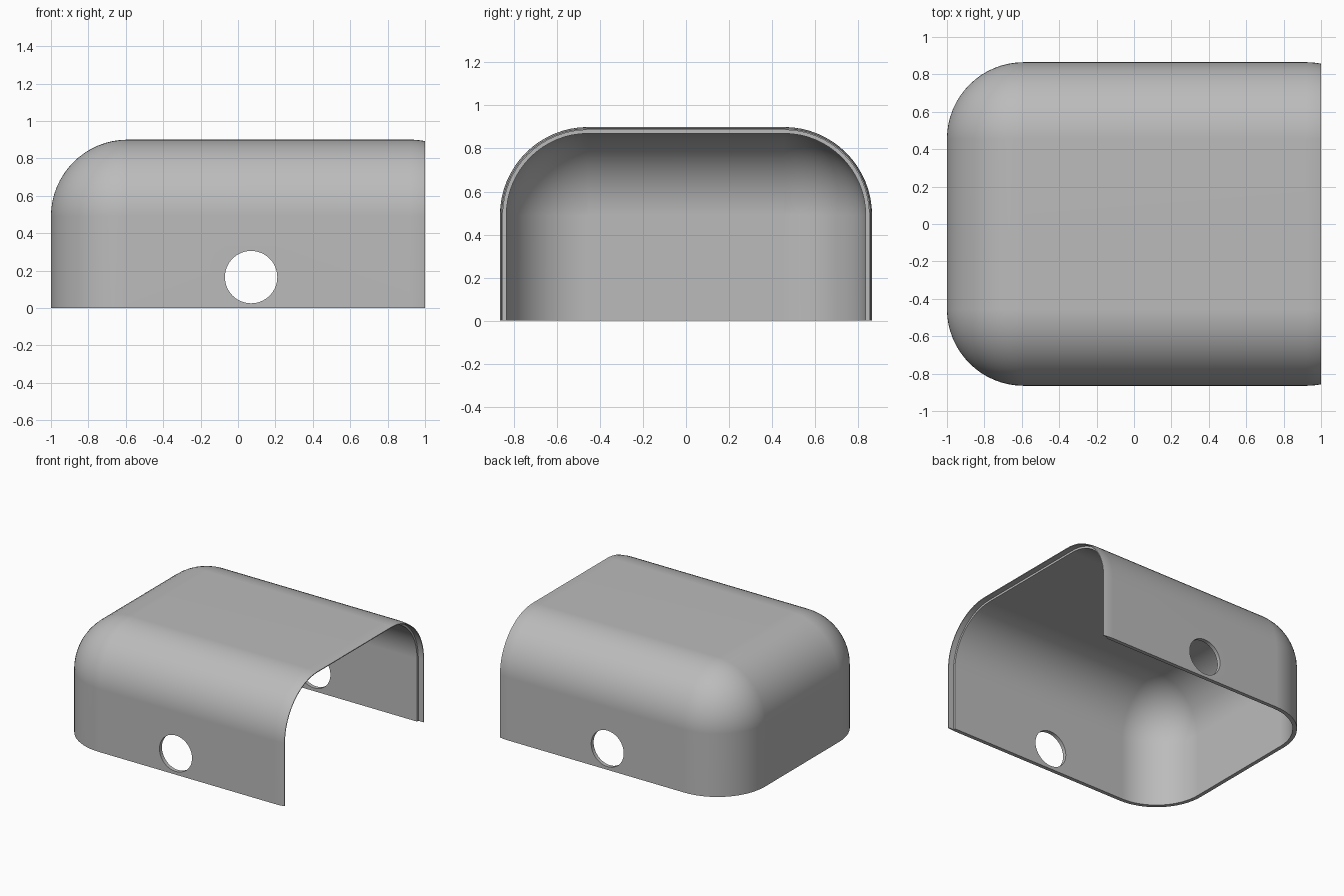
import bpy, bmesh
from math import sin, cos, pi, asin, radians

if "Cube" in bpy.data.objects:
    bpy.data.objects.remove(bpy.data.objects["Cube"], do_unlink=True)

HALF_W, HEIGHT, R = 0.865, 0.9, 0.41
WALL, LIP, LIP_DEPTH = 0.03, 0.014, 0.045
TAPER_X = 0.92
STEPS = 16

grey = bpy.data.materials.new("plain grey")
grey.use_nodes = True
grey.diffuse_color = (0.5, 0.5, 0.5, 1)
grey.node_tree.nodes["Principled BSDF"].inputs["Base Color"].default_value = (0.5, 0.5, 0.5, 1)


def arch(bm, x, inset):
    """Arch section at x, shrunk evenly by inset; runs from -y foot to +y foot."""
    w, h, r = HALF_W - inset, HEIGHT - inset, R - inset
    half = [(w, 0.0)]
    for i in range(STEPS + 1):
        a = pi / 2 * i / STEPS
        half.append((w - r + r * cos(a), h - r + r * sin(a)))
    pts = [(-y, z) for y, z in half] + half[::-1]
    return [bm.verts.new((x, y, z)) for y, z in pts]


# Stations (x, inset): outer skin, open rim with recessed step, inner skin
outer = []
for i in range(STEPS + 1):
    a = pi / 2 * i / STEPS
    outer.append((-1 + R - R * cos(a), R - R * sin(a)))
end_angle = asin((1 - TAPER_X) / R)
for i in range(5):
    a = end_angle * i / 4
    outer.append((TAPER_X + R * sin(a), R - R * cos(a)))
rim = [(1, LIP), (1 - LIP_DEPTH, LIP), (1 - LIP_DEPTH, WALL)]
inner = []
ri = R - WALL
for i in range(STEPS + 1):
    a = pi / 2 * i / STEPS
    inner.append((-1 + R - ri * sin(a), R - ri * cos(a)))

# Loft the shell, close both end walls and the bottom edge
bm = bmesh.new()
rings = [arch(bm, x, d) for x, d in outer + rim + inner]
for a, b in zip(rings, rings[1:]):
    for j in range(len(a) - 1):
        bm.faces.new((a[j], a[j + 1], b[j + 1], b[j]))
bm.faces.new(rings[0])
bm.faces.new(rings[-1])
bm.faces.new([r[0] for r in rings] + [r[-1] for r in reversed(rings)])
bmesh.ops.remove_doubles(bm, verts=bm.verts, dist=1e-5)
bmesh.ops.recalc_face_normals(bm, faces=bm.faces)
mesh = bpy.data.meshes.new("cover_shell")
bm.to_mesh(mesh)
bm.free()
mesh.materials.append(grey)
shell = bpy.data.objects.new("cover_shell", mesh)
bpy.context.collection.objects.link(shell)

# Round hole through both side walls
bpy.ops.mesh.primitive_cylinder_add(vertices=64, radius=0.14, depth=3,
                                    location=(0.07, 0, 0.165), rotation=(pi / 2, 0, 0))
cutter = bpy.context.object
cutter.name = "hole_cutter"
cutter.hide_render = True
cutter.data.materials.append(grey)

bpy.ops.object.select_all(action='DESELECT')
shell.select_set(True)
bpy.context.view_layer.objects.active = shell
cut = shell.modifiers.new("side_holes", 'BOOLEAN')
cut.operation = 'DIFFERENCE'
cut.solver = 'EXACT'
cut.object = cutter
bpy.ops.object.modifier_apply(modifier=cut.name)
bpy.data.objects.remove(cutter, do_unlink=True)

# Smooth curves, crisp rims, flat walls
bpy.ops.object.shade_smooth_by_angle(angle=radians(30))
weighted = shell.modifiers.new("flat_walls", 'WEIGHTED_NORMAL')
weighted.keep_sharp = True
